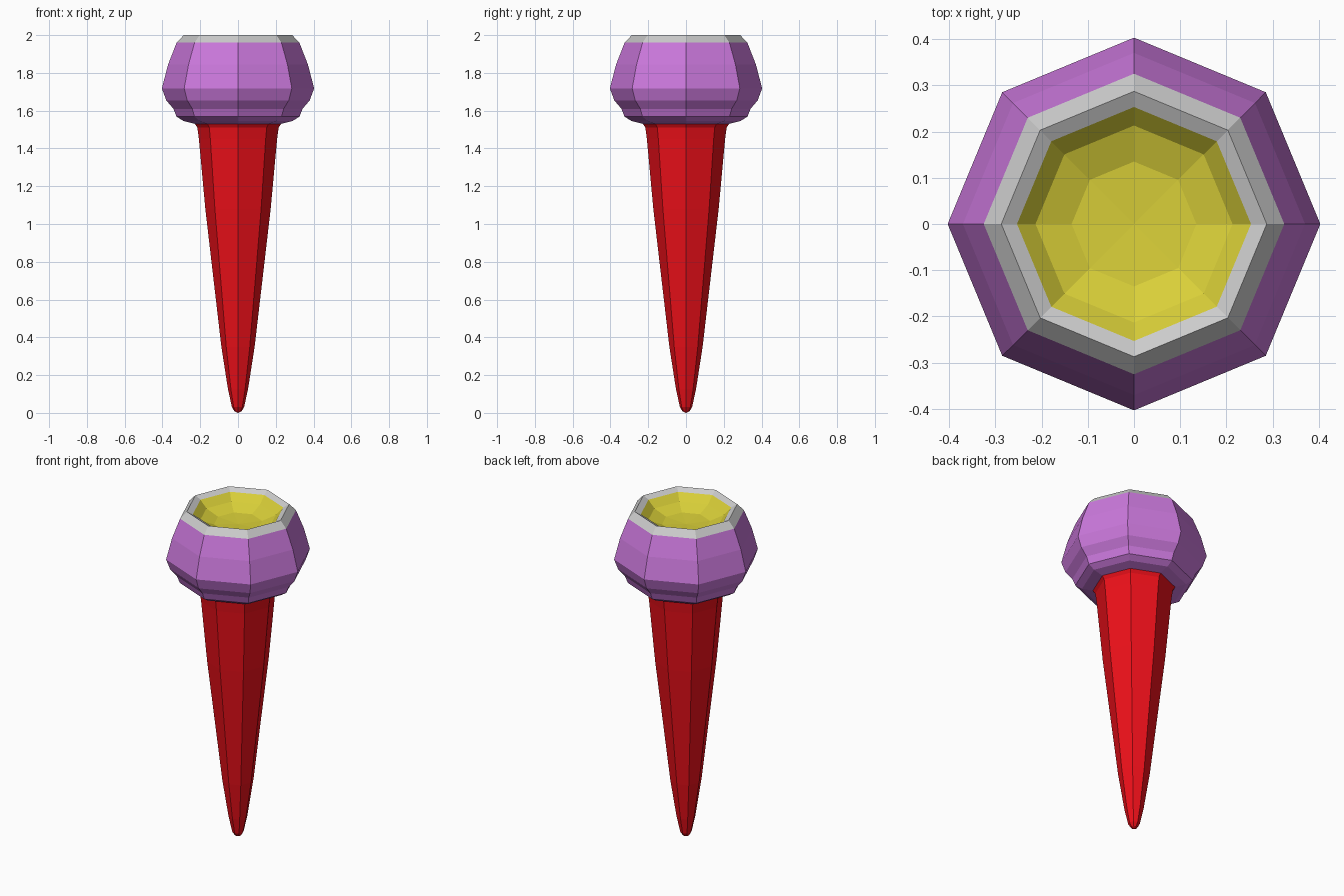
import bpy, bmesh
from math import cos, sin, tau

if "Cube" in bpy.data.objects:
    bpy.data.objects.remove(bpy.data.objects["Cube"])

SIDES = 8


def lathe(name, profile, color=None):
    """Revolve (radius, z) points, listed bottom/outside to top/inside."""
    bm = bmesh.new()
    rings = []
    for r, z in profile:
        if r == 0:
            rings.append([bm.verts.new((0, 0, z))] * SIDES)
        else:
            rings.append([bm.verts.new((r * cos(tau * i / SIDES), r * sin(tau * i / SIDES), z))
                          for i in range(SIDES)])
    for low, high in zip(rings, rings[1:]):
        for i in range(SIDES):
            j = (i + 1) % SIDES
            corners = dict.fromkeys((low[i], low[j], high[j], high[i]))
            bm.faces.new(list(corners))
    mesh = bpy.data.meshes.new(name)
    bm.to_mesh(mesh)
    bm.free()
    obj = bpy.data.objects.new(name, mesh)
    bpy.context.collection.objects.link(obj)
    if color:
        mat = bpy.data.materials.new(name + "_material")
        mat.diffuse_color = (*color, 1)
        mat.use_nodes = True
        mat.node_tree.nodes["Principled BSDF"].inputs["Base Color"].default_value = mat.diffuse_color
        mesh.materials.append(mat)
    return obj


# Tapered red handle with a blunt tip
lathe("handle", [(0, 0), (0.018, 0.008), (0.032, 0.03), (0.053, 0.125), (0.088, 0.35),
                 (0.173, 1.08), (0.207, 1.45), (0.215, 1.51), (0.228, 1.53)],
      (0.85, 0.005, 0.01))

# Faceted purple head
lathe("head", [(0.228, 1.53), (0.288, 1.545), (0.325, 1.568), (0.342, 1.61),
               (0.38, 1.655), (0.403, 1.718), (0.37, 1.845), (0.325, 1.96)],
      (0.6, 0.19, 0.72))

# Grey rim
lathe("rim", [(0.325, 1.96), (0.287, 2.0), (0.253, 1.982)])

# Shallow yellow bowl
lathe("bowl", [(0.253, 1.982), (0.213, 1.94), (0.135, 1.91), (0, 1.902)],
      (0.7, 0.63, 0.04))
